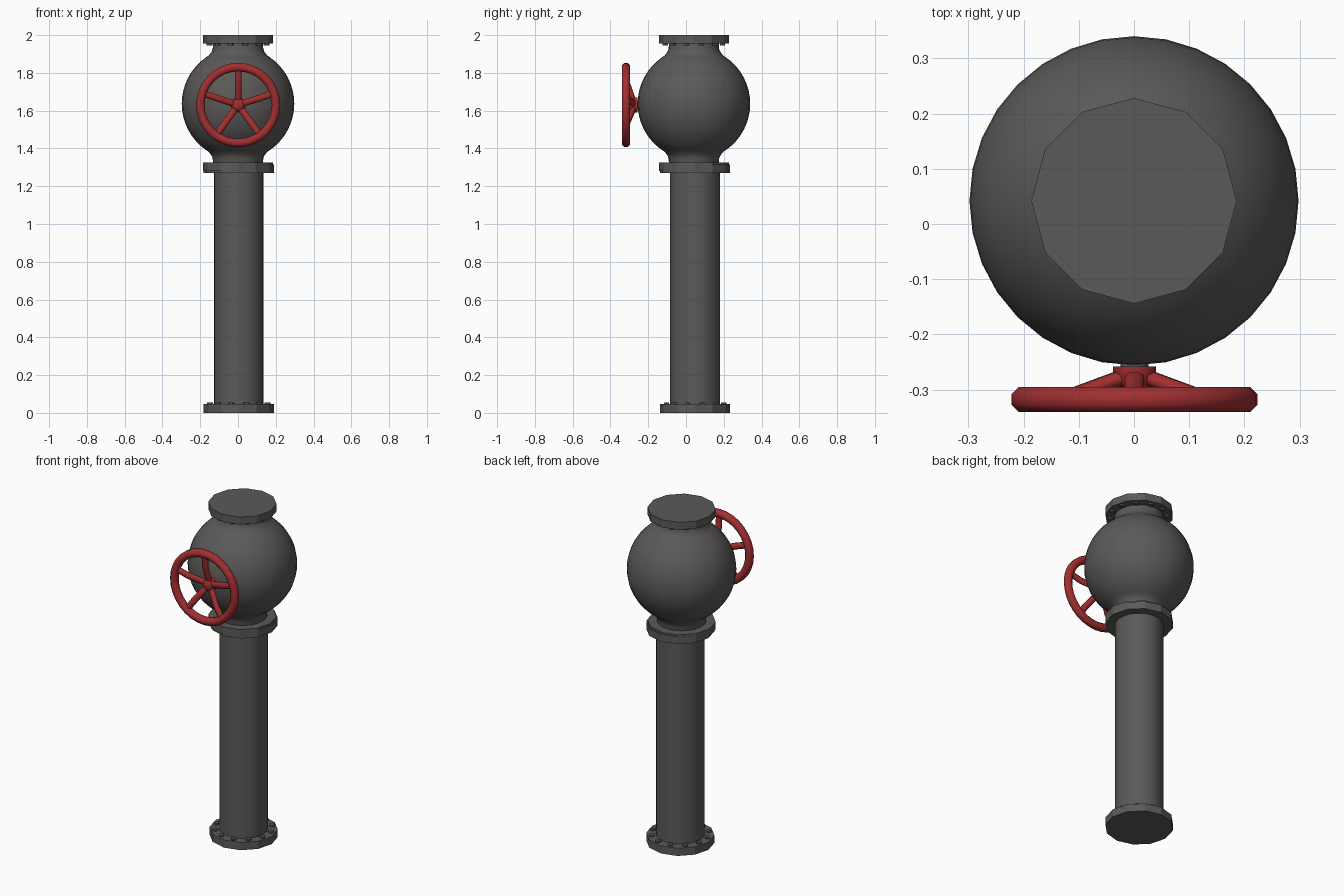
import bpy, bmesh, math
from mathutils import Vector, Matrix

if "Cube" in bpy.data.objects:
    bpy.data.objects.remove(bpy.data.objects["Cube"])

def material(name, rgb):
    m = bpy.data.materials.new(name)
    m.diffuse_color = (*rgb, 1)
    m.use_nodes = True
    m.node_tree.nodes["Principled BSDF"].inputs["Base Color"].default_value = m.diffuse_color
    return m

IRON = material("dark_iron", (0.105, 0.101, 0.096))
RED = material("red_paint", (0.36, 0.028, 0.03))

def finish(bm, name, mat, smooth=True, angle=35):
    bmesh.ops.recalc_face_normals(bm, faces=bm.faces)
    me = bpy.data.meshes.new(name)
    bm.to_mesh(me)
    bm.free()
    me.materials.append(mat)
    ob = bpy.data.objects.new(name, me)
    bpy.context.collection.objects.link(ob)
    if smooth:
        bpy.ops.object.select_all(action='DESELECT')
        ob.select_set(True)
        bpy.context.view_layer.objects.active = ob
        bpy.ops.object.shade_smooth_by_angle(angle=math.radians(angle))
    return ob

def lathe(bm, profile, sides, matrix):
    """Spin (radius, height) points about local z and cap both ends."""
    rings = []
    for r, h in profile:
        rings.append([bm.verts.new(matrix @ Vector((
            r * math.cos(2 * math.pi * i / sides),
            r * math.sin(2 * math.pi * i / sides), h))) for i in range(sides)])
    for a, b in zip(rings, rings[1:]):
        for i in range(sides):
            j = (i + 1) % sides
            bm.faces.new((a[i], a[j], b[j], b[i]))
    bm.faces.new(rings[0])
    bm.faces.new(rings[-1])

def part(name, profile, sides, origin, mat, smooth=True):
    bm = bmesh.new()
    lathe(bm, profile, sides, Matrix.Translation(origin))
    return finish(bm, name, mat, smooth)

def bolts(name, cx, cy, z0, z1):
    bm = bmesh.new()
    for i in range(12):
        a = math.radians(15 + 30 * i)
        m = Matrix.Translation((cx + 0.157 * math.cos(a), cy + 0.157 * math.sin(a), 0))
        lathe(bm, [(0.016, z0), (0.016, z1)], 6, m)
    return finish(bm, name, IRON, smooth=False)

VALVE = (0, 0.042, 0)
PIPE = (0.004, 0.048, 0)

# Standing pipe with a flange at each end
part("pipe", [(0.132, 0.02), (0.132, 1.30)], 24, PIPE, IRON)
part("pipe_bottom_flange", [(0.186, 0), (0.186, 0.046)], 12, PIPE, IRON, False)
part("pipe_top_flange", [(0.186, 1.27), (0.186, 1.315)], 12, PIPE, IRON, False)
bolts("bottom_bolts", PIPE[0], PIPE[1], 0.04, 0.056)

# Round valve body with short filleted necks
ZC, R = 1.637, 0.298
half = [(0.132, 0.335), (0.134, 0.288), (0.141, 0.273), (0.155, 0.2545)]
t0 = math.acos(0.168 / R)
half += [(R * math.cos(t0 * (1 - k / 8)), R * math.sin(t0 * (1 - k / 8))) for k in range(9)]
profile = [(r, ZC + h) for r, h in half] + [(r, ZC - h) for r, h in reversed(half[:-1])]
part("valve_body", profile, 32, VALVE, IRON)
part("valve_bottom_flange", [(0.186, 1.28), (0.186, 1.325)], 12, VALVE, IRON, False)
part("valve_top_flange", [(0.186, 1.955), (0.186, 2.0)], 12, VALVE, IRON, False)
bolts("top_bolts", VALVE[0], VALVE[1], 1.945, 1.96)

# Handwheel: local z points to the front (-y)
WHEEL = Matrix.Translation((0.001, 0, 1.63)) @ Matrix.Rotation(math.radians(90), 4, 'X')

bm = bmesh.new()
N, M = 32, 8
ring = []
for i in range(N):
    a = 2 * math.pi * i / N
    row = []
    for j in range(M):
        b = 2 * math.pi * (j + 0.5) / M
        r = 0.2005 + 0.0242 * math.cos(b)
        row.append(bm.verts.new(WHEEL @ Vector((r * math.cos(a), r * math.sin(a),
                                                0.3176 + 0.0242 * math.sin(b)))))
    ring.append(row)
for i in range(N):
    for j in range(M):
        p, q = ring[i], ring[(i + 1) % N]
        k = (j + 1) % M
        bm.faces.new((p[j], q[j], q[k], p[k]))
finish(bm, "wheel_rim", RED, angle=60)

# Five spokes, bent back toward the hub
bm = bmesh.new()
for s in range(5):
    turn = WHEEL @ Matrix.Rotation(math.radians(90 + 72 * s), 4, 'Z')
    rows = []
    for r, h in [(0.2, 0.317), (0.12, 0.311), (0.015, 0.274)]:
        rows.append([bm.verts.new(turn @ Vector((
            r, 0.019 * math.cos(math.pi * (k + 0.5) / 4),
            h + 0.015 * math.sin(math.pi * (k + 0.5) / 4)))) for k in range(8)])
    for a, b in zip(rows, rows[1:]):
        for k in range(8):
            n = (k + 1) % 8
            bm.faces.new((a[k], a[n], b[n], b[k]))
    bm.faces.new(rows[0])
    bm.faces.new(rows[-1])
finish(bm, "wheel_spokes", RED, angle=60)

# Domed hub and short stem into the body
bm = bmesh.new()
lathe(bm, [(0.039, 0.258), (0.039, 0.27), (0.034, 0.288), (0.022, 0.298), (0.008, 0.301)], 12, WHEEL)
finish(bm, "wheel_hub", RED)
bm = bmesh.new()
lathe(bm, [(0.025, 0.235), (0.025, 0.262)], 12, WHEEL)
finish(bm, "valve_stem", IRON)
